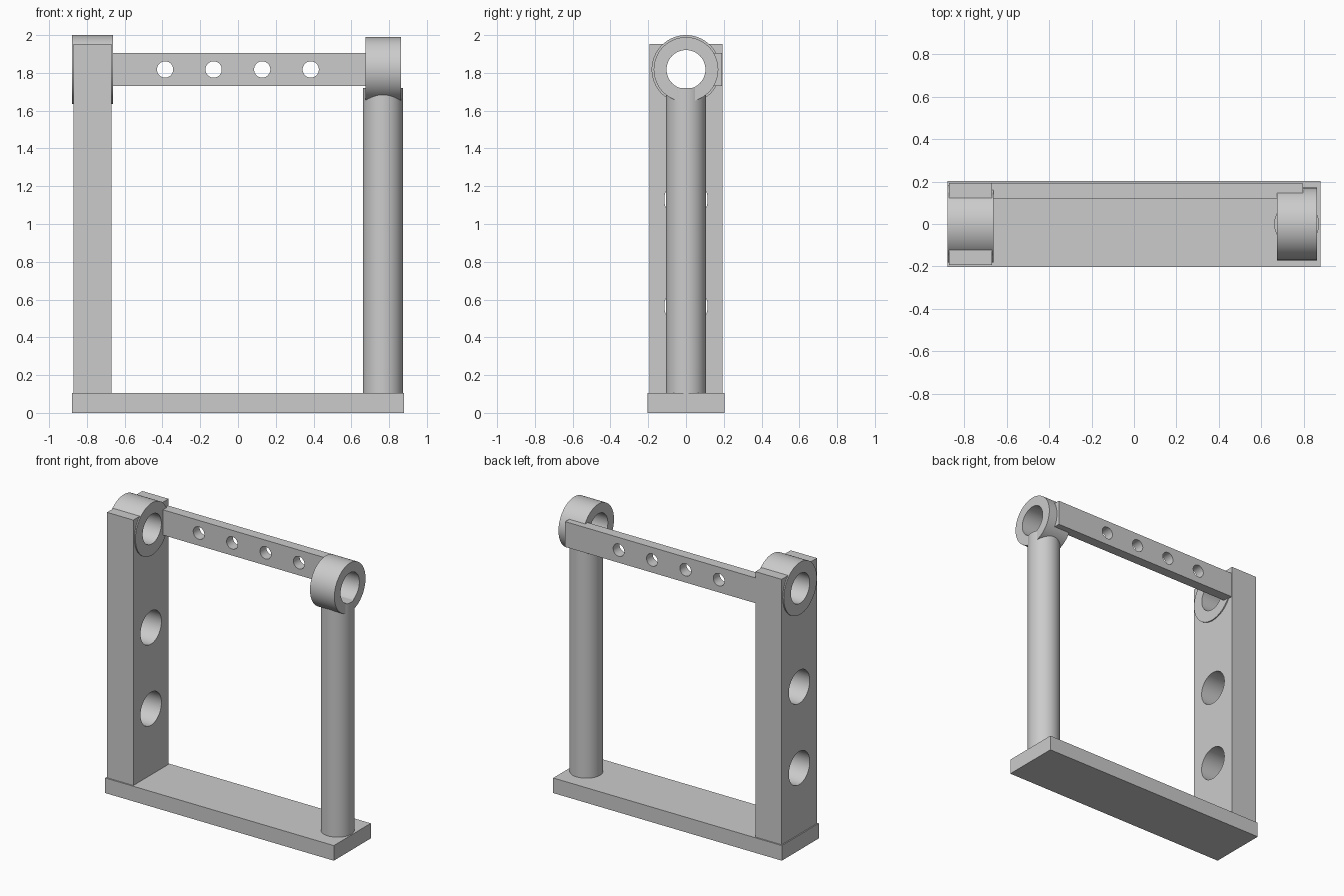
import bpy
import math

if "Cube" in bpy.data.objects:
    bpy.data.objects.remove(bpy.data.objects["Cube"], do_unlink=True)

GREY = (0.6, 0.6, 0.6, 1.0)
grey = bpy.data.materials.new("plain_grey")
grey.diffuse_color = GREY
grey.use_nodes = True
grey.node_tree.nodes["Principled BSDF"].inputs["Base Color"].default_value = GREY

AXIS_Z = 1.818      # height of the bore and bar centre line
BORE = 0.103


def finish(name):
    ob = bpy.context.object
    ob.name = ob.data.name = name
    ob.data.materials.clear()
    ob.data.materials.append(grey)
    bpy.ops.object.transform_apply(location=True, rotation=True, scale=True)
    return ob


def box(name, x, y, z):
    centre = [(a + b) / 2 for a, b in (x, y, z)]
    bpy.ops.mesh.primitive_cube_add(size=1, location=centre)
    bpy.context.object.scale = [b - a for a, b in (x, y, z)]
    return finish(name)


def rod(name, axis, radius, centre, length):
    turn = {"x": (0, math.pi / 2, 0), "y": (math.pi / 2, 0, 0), "z": (0, 0, 0)}[axis]
    bpy.ops.mesh.primitive_cylinder_add(
        vertices=64, radius=radius, depth=length, location=centre, rotation=turn)
    return finish(name)


def drill(ob, axis, radius, centre):
    """Cut a round through hole, then discard the cutter."""
    cutter = rod("cutter", axis, radius, centre, 0.6)
    cutter.hide_render = True
    mod = ob.modifiers.new("hole", "BOOLEAN")
    mod.operation = "DIFFERENCE"
    mod.solver = "EXACT"
    mod.object = cutter
    bpy.ops.object.select_all(action="DESELECT")
    bpy.context.view_layer.objects.active = ob
    ob.select_set(True)
    bpy.ops.object.modifier_apply(modifier=mod.name)
    bpy.data.objects.remove(cutter, do_unlink=True)


def smooth(ob):
    bpy.ops.object.select_all(action="DESELECT")
    bpy.context.view_layer.objects.active = ob
    ob.select_set(True)
    bpy.ops.object.shade_smooth_by_angle(angle=math.radians(30))


# Base plate
base = box("base_plate", (-0.88, 0.88), (-0.203, 0.203), (0, 0.105))

# Square post with two side holes and the bearing bore
post = box("square_post", (-0.872, -0.67), (-0.194, 0.194), (0.1, 1.952))
for z in (0.565, 1.13, AXIS_Z):
    drill(post, "x", BORE if z == AXIS_Z else 0.115, (-0.77, 0, z))

# Bearing rings on the post and on the column
post_ring = rod("post_ring", "x", 0.182, (-0.771, 0, AXIS_Z), 0.218)
column_ring = rod("column_ring", "x", 0.171, (0.768, 0, AXIS_Z), 0.188)
for ring in (post_ring, column_ring):
    x = -0.771 if ring == post_ring else 0.768
    drill(ring, "x", BORE, (x, 0, AXIS_Z))

# Round column
column = rod("round_column", "z", 0.106, (0.767, 0, 0.91), 1.62)

# Rear cross bar with a row of holes
bar = box("cross_bar", (-0.68, 0.797), (0.12, 0.19), (1.73, 1.906))
for i in range(4):
    drill(bar, "y", 0.043, (-0.386 + i * 0.257, 0.155, AXIS_Z))

for part in (post, post_ring, column_ring, column, bar):
    smooth(part)
